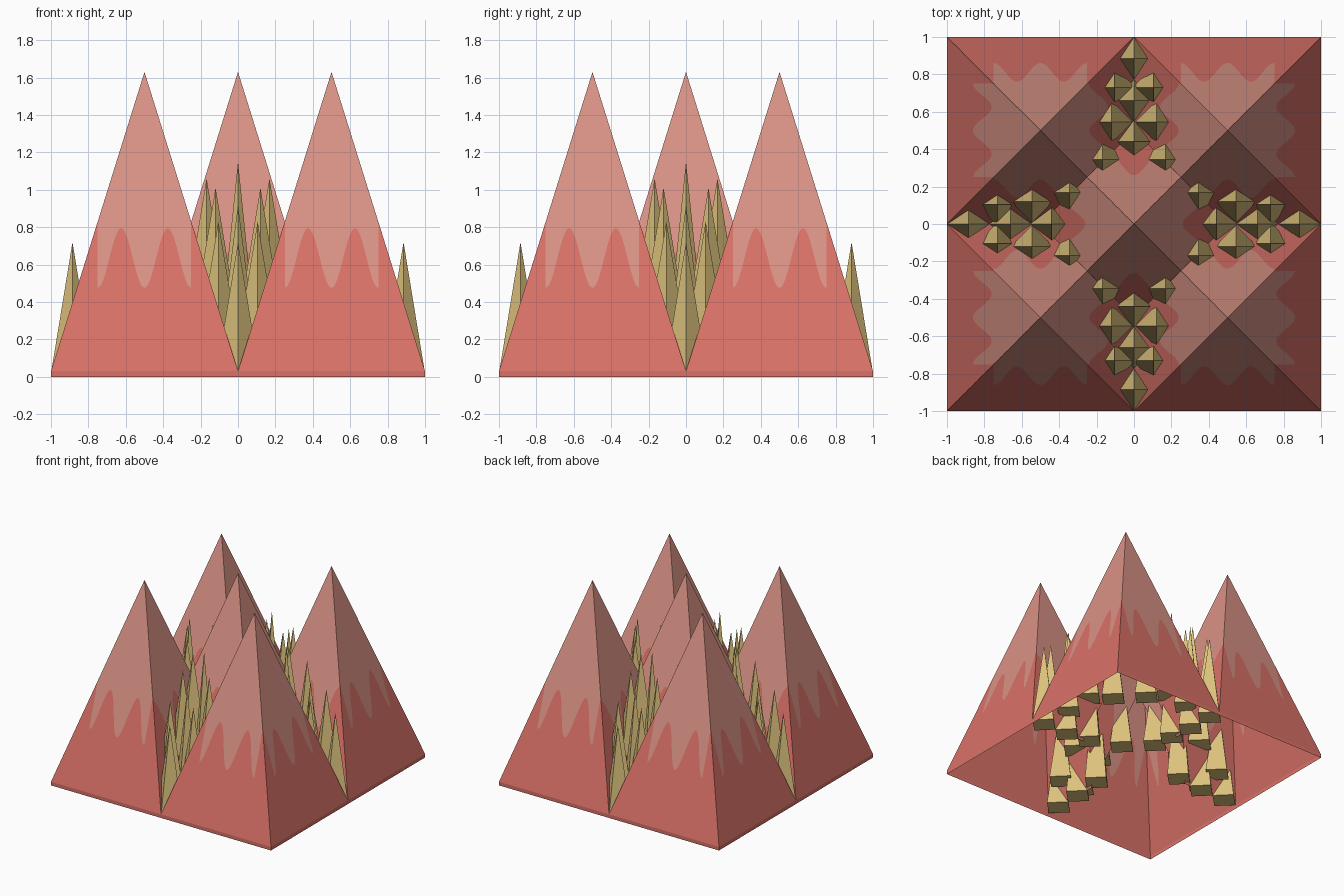
import bpy, bmesh, math
from mathutils import Vector, Matrix

if "Cube" in bpy.data.objects:
    bpy.data.objects.remove(bpy.data.objects["Cube"])

APEX, BASE, HALF = 1.63, 0.03, 0.5
SLOPE = (APEX - BASE) / HALF


def material(name, rgb):
    m = bpy.data.materials.new(name)
    m.diffuse_color = (*rgb, 1)
    m.use_nodes = True
    m.node_tree.nodes["Principled BSDF"].inputs["Base Color"].default_value = m.diffuse_color
    return m


red = material("red rock", (0.70, 0.168, 0.138))
pale = material("pale peak", (0.70, 0.291, 0.238))
straw = material("straw crystal", (0.72, 0.54, 0.205))


def make_object(name, bm, mats):
    bmesh.ops.remove_doubles(bm, verts=bm.verts, dist=0.0005)
    me = bpy.data.meshes.new(name)
    bm.to_mesh(me)
    bm.free()
    for m in mats:
        me.materials.append(m)
    ob = bpy.data.objects.new(name, me)
    bpy.context.collection.objects.link(ob)
    return ob


def lower_limit(kind, t):
    """Where a slope ends: at the ground, or at the valley with a neighbour."""
    if kind == "outer":
        return HALF
    if kind == "center":
        return HALF - abs(t)
    side = -t if kind == "inner_left" else t
    return HALF - max(0, side)


def cap_limit(kind, t):
    """Wavy lower border of the pale cap."""
    if abs(t) > 0.2501:
        return abs(t)
    sign = -1 if kind == "outer" else 1
    z = 0.635 + sign * 0.16 * math.cos(2 * math.pi * t / 0.25)
    return (APEX - z) / SLOPE


def slope_face(bm, cx, cy, turn, kind, steps=80):
    """One side of a peak in narrow strips; turn 0 faces the front."""
    rot = Matrix.Rotation(turn * math.pi / 2, 3, 'Z')

    def vert(t, r, z=None):
        p = rot @ Vector((t, -r, 0))
        return bm.verts.new((p.x + cx, p.y + cy, APEX - SLOPE * r if z is None else z))

    def strip(t0, t1, a0, a1, b0, b1, mat):
        pts = [(t0, b0), (t1, b1)]
        if a1 < b1 - 1e-5:
            pts.append((t1, a1))
        if a0 < b0 - 1e-5:
            pts.append((t0, a0))
        if len(pts) > 2:
            bm.faces.new([vert(*p) for p in pts]).material_index = mat

    for i in range(steps):
        t0, t1 = -HALF + i / steps, -HALF + (i + 1) / steps
        l0, l1 = lower_limit(kind, t0), lower_limit(kind, t1)
        if l0 < abs(t0) - 1e-5 or l1 < abs(t1) - 1e-5:
            continue
        if max(abs(t0), abs(t1)) > 0.2501:
            strip(t0, t1, abs(t0), abs(t1), l0, l1, 0)
        else:
            c0, c1 = min(cap_limit(kind, t0), l0), min(cap_limit(kind, t1), l1)
            strip(t0, t1, abs(t0), abs(t1), c0, c1, 1)
            strip(t0, t1, c0, c1, l0, l1, 0)
        # low vertical skirt along the ground
        if kind == "outer":
            bm.faces.new([vert(t0, HALF, 0), vert(t1, HALF, 0),
                          vert(t1, HALF), vert(t0, HALF)])


# Five merged peaks, an open-bottomed shell
bm = bmesh.new()
for k in range(4):
    a = math.radians(-135 + 90 * k)
    cx, cy = math.copysign(0.5, math.cos(a)), math.copysign(0.5, math.sin(a))
    for turn, kind in ((k, "outer"), (k + 1, "inner_right"),
                       (k + 2, "inner_left"), (k + 3, "outer")):
        slope_face(bm, cx, cy, turn, kind)
    slope_face(bm, 0, 0, k, "center")
make_object("mountain_peaks", bm, [red, pale])

# Crystal spikes in one valley: x, distance from centre, base z, tip z
SPIKES = [(0, 0.885, 0.03, 0.72), (0, 0.66, 0.03, 0.92), (0, 0.44, 0.05, 1.15),
          (0.105, 0.73, 0.15, 0.83), (0.12, 0.545, 0.33, 1.01),
          (0.168, 0.345, 0.38, 1.06)]
RADIUS = 0.113


def spike(bm, x, y, z0, z1):
    ring = [bm.verts.new((x + RADIUS * math.cos(i * math.pi / 2),
                          y + RADIUS * math.sin(i * math.pi / 2), z0)) for i in range(4)]
    tip = bm.verts.new((x, y, z1))
    bm.faces.new(ring[::-1])
    for i in range(4):
        bm.faces.new((ring[i], ring[(i + 1) % 4], tip))


# One cluster of spikes per valley
for k, side in enumerate(("front", "right", "back", "left")):
    bm = bmesh.new()
    for x, d, z0, z1 in SPIKES:
        for s in ((1, -1) if x else (1,)):
            spike(bm, s * x, -d, z0, z1)
    bmesh.ops.rotate(bm, verts=bm.verts, cent=(0, 0, 0),
                     matrix=Matrix.Rotation(k * math.pi / 2, 3, 'Z'))
    make_object(side + "_crystal_spikes", bm, [straw])
